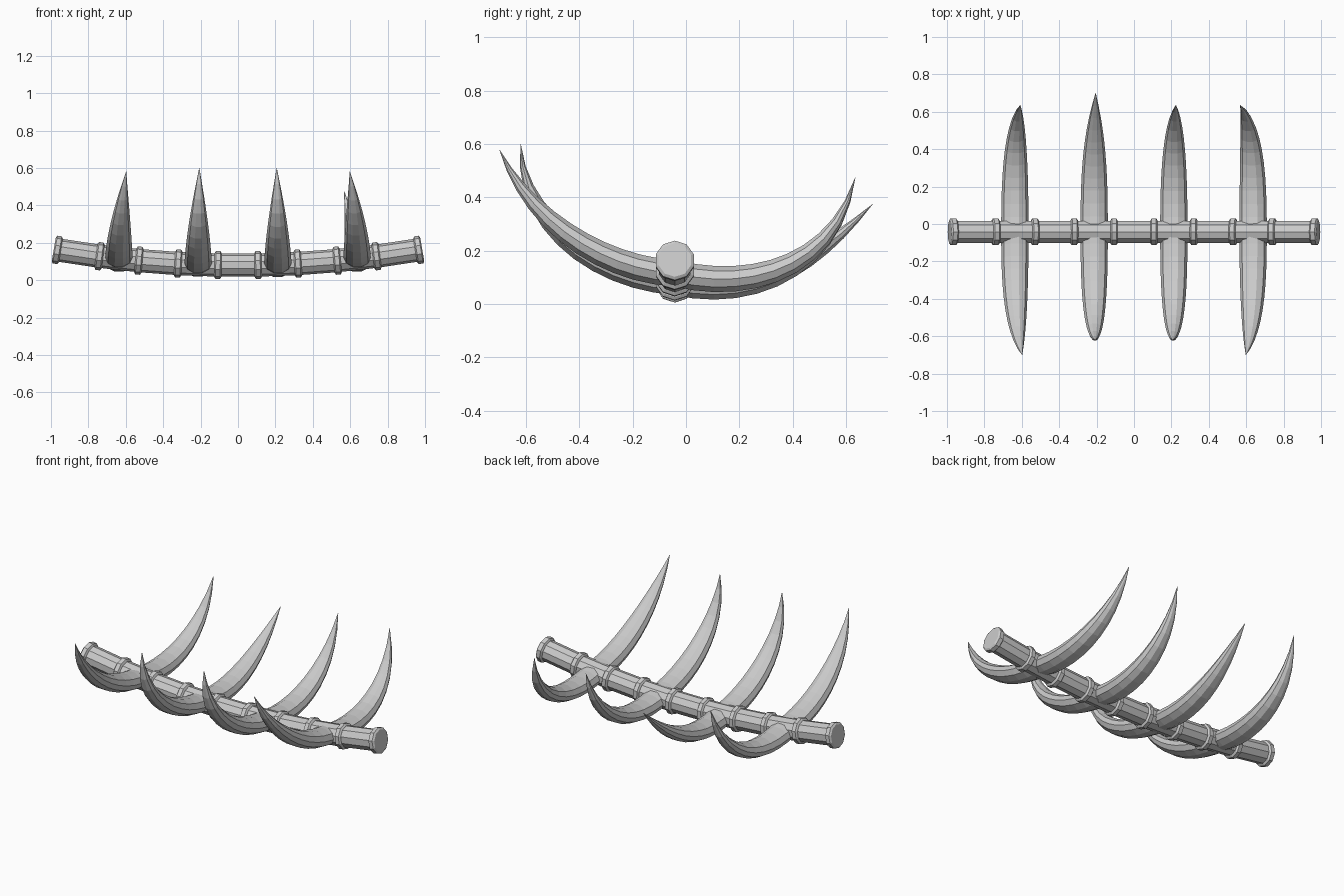
import bpy, math
from mathutils import Vector

if "Cube" in bpy.data.objects:
    bpy.data.objects.remove(bpy.data.objects["Cube"])

SPINE_Y = -0.042


def sweep(name, stations, side, sides=10, turn=0.0):
    """Skin elliptical rings along a path; stations = (point, tangent, half width, half thickness)."""
    side = Vector(side)
    verts, faces = [], []
    for p, tan, w, h in stations:
        up = tan.cross(side).normalized()
        for k in range(sides):
            a = 2 * math.pi * k / sides + turn
            verts.append(p + side * (w * math.cos(a)) + up * (h * math.sin(a)))
    n = len(stations)
    for i in range(n - 1):
        for k in range(sides):
            a, b = i * sides + k, i * sides + (k + 1) % sides
            faces.append((a, b, b + sides, a + sides))
    faces.append(tuple(range(sides))[::-1])
    faces.append(tuple(range((n - 1) * sides, n * sides)))
    mesh = bpy.data.meshes.new(name)
    mesh.from_pydata(verts, [], faces)
    mesh.update()
    obj = bpy.data.objects.new(name, mesh)
    bpy.context.collection.objects.link(obj)
    # consistent outward normals
    import bmesh
    bm = bmesh.new()
    bm.from_mesh(mesh)
    bmesh.ops.recalc_face_normals(bm, faces=bm.faces)
    bm.to_mesh(mesh)
    bm.free()
    return obj


def spine_z(x):
    return 0.080 + 0.088 * x * x


def spine_station(x, r):
    return Vector((x, SPINE_Y, spine_z(x))), Vector((1, 0, 0.176 * x)).normalized(), r, r


# Vertebrae: straight tubes between the collars
collars = [-0.966, -0.74, -0.53, -0.32, -0.107, 0.107, 0.32, 0.53, 0.74, 0.966]
for i, (a, b) in enumerate(zip(collars, collars[1:])):
    sweep(f"vertebra_{i + 1}", [spine_station(a, 0.062), spine_station(b, 0.062)],
          (0, 1, 0), turn=math.pi / 10)

# Bevelled collars
for i, x in enumerate(collars):
    rim = 0.075
    prof = [(-0.019, 0.064), (-0.012, rim), (0.012, rim), (0.019, 0.064)]
    sweep(f"collar_{i + 1}", [spine_station(x + d, r) for d, r in prof],
          (0, 1, 0), turn=math.pi / 10)


def half_rib(name, x, tip_x, p1, p2, p3):
    """Tapered crescent from the spine to a pointed tip; control points are (y, z)."""
    c = [Vector((x, SPINE_Y, spine_z(x))), Vector((x, *p1)),
         Vector((x, *p2)), Vector((tip_x, *p3))]
    stations = []
    steps = 11
    for i in range(steps + 1):
        t = i / steps
        u = 1 - t
        p = c[0] * u**3 + c[1] * 3 * u * u * t + c[2] * 3 * u * t * t + c[3] * t**3
        d = (c[1] - c[0]) * u * u + (c[2] - c[1]) * 2 * u * t + (c[3] - c[2]) * t * t
        d.x = 0
        f = max(1 - t**2.6, 0.012)
        stations.append((p, d.normalized(), 0.073 * f, 0.052 * f))
    sweep(name, stations, (1, 0, 0))


# Front halves, mirrored left and right
for label, s in (("left", -1), ("right", 1)):
    half_rib(f"outer_front_rib_{label}", s * 0.637, s * 0.598,
             (-0.30, 0.13), (-0.58, 0.30), (-0.70, 0.58))
    half_rib(f"inner_front_rib_{label}", s * 0.213, s * 0.207,
             (-0.30, 0.10), (-0.62, 0.28), (-0.62, 0.60))

# Back halves, with uneven tips
half_rib("outer_back_rib_left", -0.637, -0.608, (0.22, 0.05), (0.55, 0.12), (0.635, 0.475))
half_rib("outer_back_rib_right", 0.637, 0.568, (0.22, 0.05), (0.55, 0.12), (0.635, 0.475))
half_rib("inner_back_rib_left", -0.213, -0.205, (0.25, 0.02), (0.48, 0.15), (0.70, 0.375))
half_rib("inner_back_rib_right", 0.213, 0.224, (0.22, 0.02), (0.55, 0.12), (0.635, 0.475))
